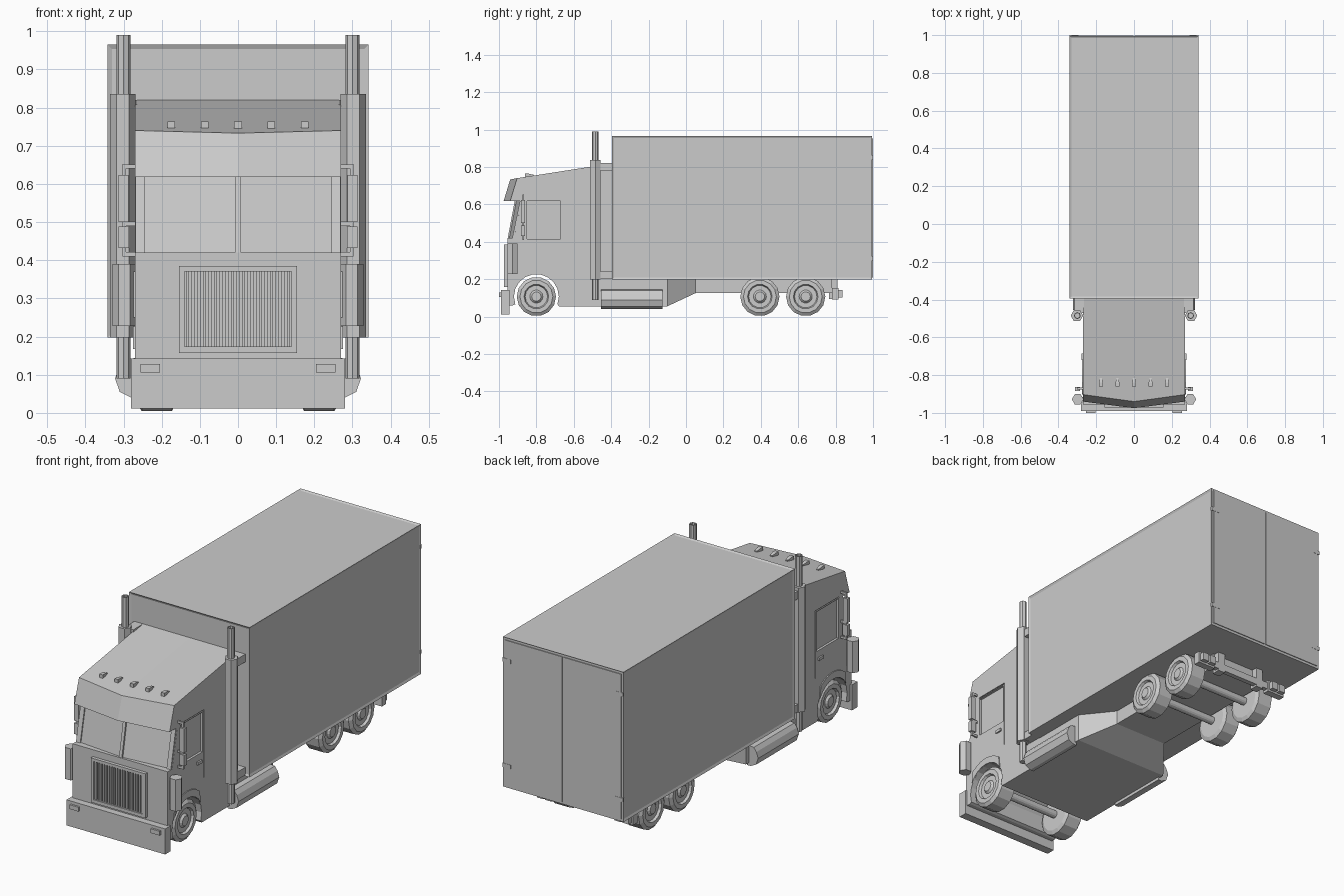
import bpy, bmesh, math
from mathutils import Vector

if "Cube" in bpy.data.objects:
    bpy.data.objects.remove(bpy.data.objects["Cube"])


def finish(name, bm):
    bmesh.ops.recalc_face_normals(bm, faces=bm.faces)
    me = bpy.data.meshes.new(name)
    bm.to_mesh(me)
    bm.free()
    ob = bpy.data.objects.new(name, me)
    bpy.context.collection.objects.link(ob)
    return ob


def loft(name, rings, closed=False):
    """Skin a series of equal-length rings; cap the ends unless closed."""
    bm = bmesh.new()
    vs = [[bm.verts.new(p) for p in r] for r in rings]
    pairs = list(zip(vs, vs[1:])) + ([(vs[-1], vs[0])] if closed else [])
    for a, b in pairs:
        n = len(a)
        for i in range(n):
            bm.faces.new((a[i], a[(i + 1) % n], b[(i + 1) % n], b[i]))
    if not closed:
        bm.faces.new(vs[0])
        bm.faces.new(vs[-1][::-1])
    return finish(name, bm)


def box(name, x, y, z):
    return loft(name, [[(x[0], y[0], h), (x[1], y[0], h), (x[1], y[1], h), (x[0], y[1], h)] for h in z])


def pair(name, x, y, z):
    for s, side in ((1, "right"), (-1, "left")):
        box(f"{name}_{side}", sorted((s * x[0], s * x[1])), y, z)


def tube(name, x, y, steps, n=6):
    """Vertical faceted tube; steps are (z, radius)."""
    return loft(name, [[(x + r * math.cos(2 * math.pi * i / n), y + r * math.sin(2 * math.pi * i / n), z)
                        for i in range(n)] for z, r in steps])


def arc(cy, cz, r, a0, a1, n):
    return [(cy + r * math.cos(math.radians(a0 + (a1 - a0) * i / n)),
             cz + r * math.sin(math.radians(a0 + (a1 - a0) * i / n))) for i in range(n + 1)]


def cut(target, cutters):
    for c in cutters:
        m = target.modifiers.new("cut", "BOOLEAN")
        m.object, m.operation, m.solver = c, "DIFFERENCE", "EXACT"
        bpy.context.view_layer.objects.active = target
        bpy.ops.object.modifier_apply(modifier=m.name)
        bpy.data.objects.remove(c)


# Cab: side profile lofted through a slightly V-shaped centre section
FY, WZ = -0.80, 0.107
arch = arc(FY, WZ, 0.12, -20, 200, 11)
tail = [(-0.39, 0.82), (-0.39, 0.055), (-0.68, 0.055)] + arch + [(-0.925, 0.06), (-0.955, 0.06)]
face_side = [(-0.955, 0.42), (-0.92, 0.42), (-0.878, 0.618), (-0.94, 0.618), (-0.903, 0.74)]
face_mid = [(-0.955, 0.42), (-0.945, 0.42), (-0.908, 0.618), (-0.975, 0.618), (-0.94, 0.733)]
cab = loft("cab", [[(x, y, z) for y, z in f + tail]
                   for x, f in ((-0.27, face_side), (0, face_mid), (0.27, face_side))])

# Door window recess and door seams
cutters = []
for s in (1, -1):
    for depth, y, z in ((0.012, (-0.85, -0.672), (0.415, 0.618)),
                        (0.005, (-0.665, -0.66), (0.28, 0.622)),
                        (0.005, (-0.855, -0.66), (0.622, 0.627))):
        cutters.append(box("cutter", sorted((s * (0.27 - depth), s * 0.3)), y, z))
cut(cab, cutters)
pair("door_handle", (0.268, 0.278), (-0.72, -0.685), (0.365, 0.38))

# Windscreen pillars
for name, x, w, yb, yt in (("centre", 0, 0.008, -0.945, -0.908), ("right", 0.257, 0.012, -0.921, -0.88),
                           ("left", -0.257, 0.012, -0.921, -0.88)):
    loft(f"windscreen_pillar_{name}", [[(x - w, y - 0.008, z), (x + w, y - 0.008, z), (x + w, y + 0.02, z),
                                        (x - w, y + 0.02, z)] for y, z in ((yb, 0.42), (yt, 0.618))])

# Grille with frame and slats
def rect(x, z0, z1, y):
    return [(-x, y, z0), (x, y, z0), (x, y, z1), (-x, y, z1)]


loft("grille_frame", [rect(0.155, 0.157, 0.385, -0.95), rect(0.155, 0.157, 0.385, -0.972),
                      rect(0.14, 0.174, 0.37, -0.972), rect(0.14, 0.174, 0.37, -0.95)], closed=True)
for i in range(19):
    x = -0.132 + i * 0.264 / 18
    box(f"grille_slat_{i}", (x - 0.004, x + 0.004), (-0.967, -0.95), (0.174, 0.37))

# Bumper and headlights
box("bumper", (-0.28, 0.28), (-0.99, -0.945), (0.012, 0.143))
pair("headlight", (0.205, 0.255), (-1.0, -0.985), (0.106, 0.128))

# Roof marker lights
for i in range(5):
    x = (i - 2) * 0.0875
    loft(f"roof_light_{i}", [[(x - w, y, 0.74), (x + w, y, 0.74), (x + w, y, h), (x - w, y, h)]
                             for w, y, h in ((0.01, -0.86, 0.764), (0.01, -0.84, 0.764), (0.006, -0.815, 0.758))])

# Side parts: air intakes, stacks, mirrors, fender trims, fuel tanks
tank = [(0.26, 0.145), (0.297, 0.14), (0.312, 0.12), (0.322, 0.09), (0.31, 0.055), (0.28, 0.04), (0.26, 0.04)]
trim = arc(FY, WZ, 0.155, 50, 130, 6) + arc(FY, WZ, 0.12, 150, 30, 8)
for s, side in ((1, "right"), (-1, "left")):
    tube(f"air_intake_{side}", s * 0.298, -0.928, [(0.228, 0.031), (0.39, 0.031)])
    tube(f"exhaust_pipe_{side}", s * 0.30, -0.485, [(0.09, 0.018), (0.99, 0.018), (0.99, 0.013), (0.96, 0.013)], 8)
    tube(f"exhaust_guard_{side}", s * 0.302, -0.485, [(0.198, 0.033), (0.836, 0.033)])
    loft(f"fuel_tank_{side}", [[(s * x, y, z) for x, z in tank] for y in (-0.455, -0.125)])
    loft(f"fender_trim_{side}", [[(s * x, y, z) for y, z in trim] for x in (0.265, 0.275)])
pair("intake_bracket", (0.26, 0.29), (-0.94, -0.915), (0.25, 0.37))
for z in (0.20, 0.78):
    pair("exhaust_bracket", (0.265, 0.315), (-0.47, -0.39), (z, z + 0.04))
pair("mirror_upper", (0.287, 0.313), (-0.883, -0.862), (0.5, 0.624))
pair("mirror_lower", (0.285, 0.313), (-0.883, -0.862), (0.432, 0.488))
pair("mirror_post", (0.293, 0.303), (-0.875, -0.866), (0.41, 0.652))
for z in (0.41, 0.49, 0.64):
    pair("mirror_arm", (0.26, 0.303), (-0.875, -0.866), (z, z + 0.011))

# Chassis: wide section tapering to a narrow rear frame
loft("chassis", [[(-w, y, 0.2), (w, y, 0.2), (w, y, b), (-w, y, b)]
                 for w, y, b in ((0.27, -0.40, 0.055), (0.27, -0.10, 0.055), (0.15, 0.05, 0.125), (0.15, 0.78, 0.125))])

# Cargo box with shallow recessed panels on every face but the floor
body = box("cargo_box", (-0.342, 0.342), (-0.395, 0.995), (0.197, 0.965))
bm = bmesh.new()
bm.from_mesh(body.data)
panels = [f for f in bm.faces if f.normal.z > -0.5 and f.normal.y < 0.5]
bmesh.ops.inset_individual(bm, faces=panels, thickness=0.016, depth=-0.005)
bm.to_mesh(body.data)
bm.free()

# Rear doors and hinges
pair("rear_door", (0.003, 0.33), (0.99, 0.999), (0.21, 0.953))
for z in (0.3, 0.84):
    pair("door_hinge", (0.295, 0.342), (0.99, 1.0), (z, z + 0.02))

# Rear light bar
box("rear_bar", (-0.25, 0.25), (0.785, 0.81), (0.105, 0.14))
pair("rear_bar_mount", (0.10, 0.14), (0.765, 0.81), (0.095, 0.2))
pair("rear_light_housing", (0.17, 0.27), (0.78, 0.815), (0.092, 0.152))
pair("rear_light", (0.18, 0.215), (0.81, 0.837), (0.102, 0.142))
pair("rear_light_outer", (0.225, 0.26), (0.81, 0.837), (0.102, 0.142))

# Wheels: turned profile of (x, radius), and axles
prof = [(0.165, 0.02), (0.165, 0.085), (0.173, 0.105), (0.252, 0.105), (0.264, 0.088), (0.264, 0.066),
        (0.252, 0.06), (0.252, 0.035), (0.262, 0.025)]
N = 14


def ring(x, r, y):
    return [(x, y + r * math.sin(2 * math.pi * (i + .5) / N), WZ - r * math.cos(2 * math.pi * (i + .5) / N))
            for i in range(N)]


for name, y in (("front", FY), ("middle", 0.395), ("rear", 0.64)):
    for s, side in ((1, "right"), (-1, "left")):
        loft(f"{name}_wheel_{side}", [ring(s * x, r, y) for x, r in prof])
    loft(f"{name}_axle", [ring(x, 0.02, y) for x in (-0.17, 0.17)])
